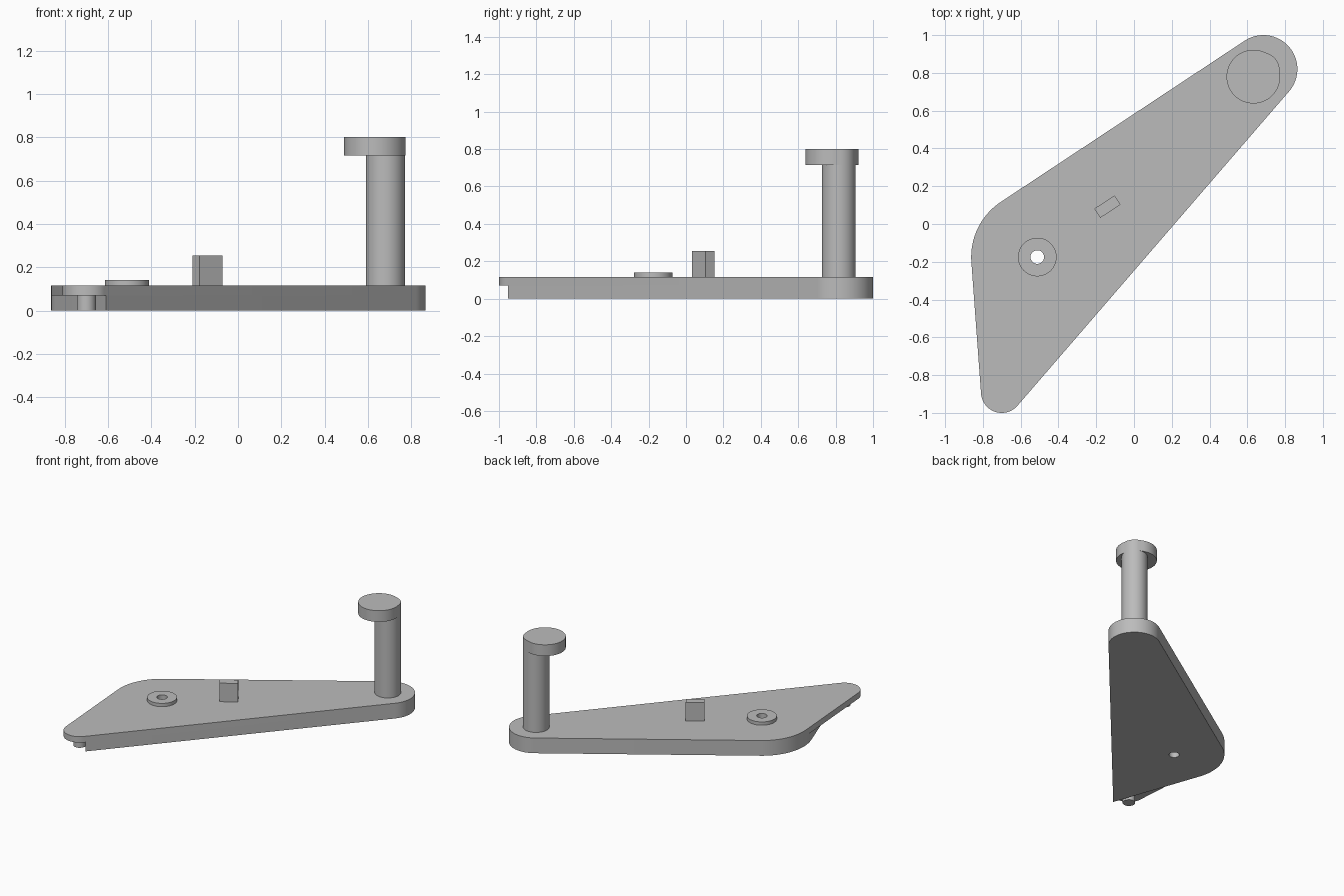
import bpy
import bmesh
from math import cos, sin, pi, radians

default = bpy.data.objects.get("Cube")
if default:
    bpy.data.objects.remove(default, do_unlink=True)

grey = bpy.data.materials.new("plain grey")
grey.use_nodes = True
grey.diffuse_color = (0.5, 0.5, 0.5, 1)
grey.node_tree.nodes["Principled BSDF"].inputs["Base Color"].default_value = (0.5, 0.5, 0.5, 1)

HUB, END, TIP = (-0.512, -0.175), (0.685, 0.82), (-0.70, -0.89)
POST, CAP = (0.68, 0.817), (0.632, 0.78)
STEP, TOP = 0.07, 0.115


def circle(centre, radius, count=96):
    return [(centre[0] + radius * cos(2 * pi * i / count),
             centre[1] + radius * sin(2 * pi * i / count)) for i in range(count)]


def hull(points):
    """Counter-clockwise outline stretched round the points."""
    def half(ordered):
        chain = []
        for p in ordered:
            while len(chain) > 1:
                a, b = chain[-2:]
                turn = (b[0] - a[0]) * (p[1] - a[1]) - (b[1] - a[1]) * (p[0] - a[0])
                if turn > 1e-9:
                    break
                chain.pop()
            chain.append(p)
        return chain[:-1]
    points = sorted(set(points))
    return half(points) + half(points[::-1])


def prism(name, outline, low, high):
    bm = bmesh.new()
    base = bm.faces.new([bm.verts.new((x, y, low)) for x, y in outline])
    raised = bmesh.ops.extrude_face_region(bm, geom=[base])["geom"]
    bmesh.ops.translate(bm, vec=(0, 0, high - low),
                        verts=[v for v in raised if isinstance(v, bmesh.types.BMVert)])
    bmesh.ops.recalc_face_normals(bm, faces=bm.faces)
    mesh = bpy.data.meshes.new(name)
    bm.to_mesh(mesh)
    bm.free()
    mesh.materials.append(grey)
    obj = bpy.data.objects.new(name, mesh)
    bpy.context.collection.objects.link(obj)
    return obj


def activate(obj):
    bpy.ops.object.select_all(action='DESELECT')
    obj.select_set(True)
    bpy.context.view_layer.objects.active = obj


# Lever plate: the lower layer stops short of the rounded tip
hub_ring, end_ring, tip_ring = circle(HUB, 0.35), circle(END, 0.18), circle(TIP, 0.11)
tip_corner = (-0.609, -0.951)
lower = prism("lower_plate", hull(hub_ring + end_ring + [tip_corner]), 0, STEP)
upper = prism("upper_plate", hull(hub_ring + end_ring + tip_ring), STEP, TOP)

# Raised washer round the pivot hole
washer = prism("pivot_washer", circle(HUB, 0.102), TOP, 0.14)

# Handle post with an off-centre cap that takes in the post's edge
post_ring = circle(POST, 0.09)
post = prism("handle_post", post_ring, TOP, 0.715)
cap = prism("handle_cap", hull(circle(CAP, 0.142) + post_ring), 0.715, 0.80)

# Pin under the tip
pin = prism("tip_pin", circle(TIP, 0.044, 48), 0, STEP)

# Slanted stop block
turn = radians(33.5)
block = []
for u, v in ((-1, -1), (1, -1), (1, 1), (-1, 1)):
    x, y = u * 0.064, v * 0.029
    block.append((-0.141 + x * cos(turn) - y * sin(turn),
                  0.092 + x * sin(turn) + y * cos(turn)))
prism("stop_block", block, TOP, 0.255)

# Pivot hole through plate and washer
cutter = prism("hole_cutter", circle(HUB, 0.036, 48), -0.1, 0.3)
cutter.hide_render = True
for obj in (lower, upper, washer):
    cut = obj.modifiers.new("pivot_hole", 'BOOLEAN')
    cut.operation = 'DIFFERENCE'
    cut.solver = 'EXACT'
    cut.object = cutter
    activate(obj)
    bpy.ops.object.modifier_apply(modifier=cut.name)
bpy.data.objects.remove(cutter, do_unlink=True)

# Smooth round walls, keeping rims sharp
for obj in (lower, upper, washer, post, cap, pin):
    activate(obj)
    bpy.ops.object.shade_smooth_by_angle(angle=radians(30))
